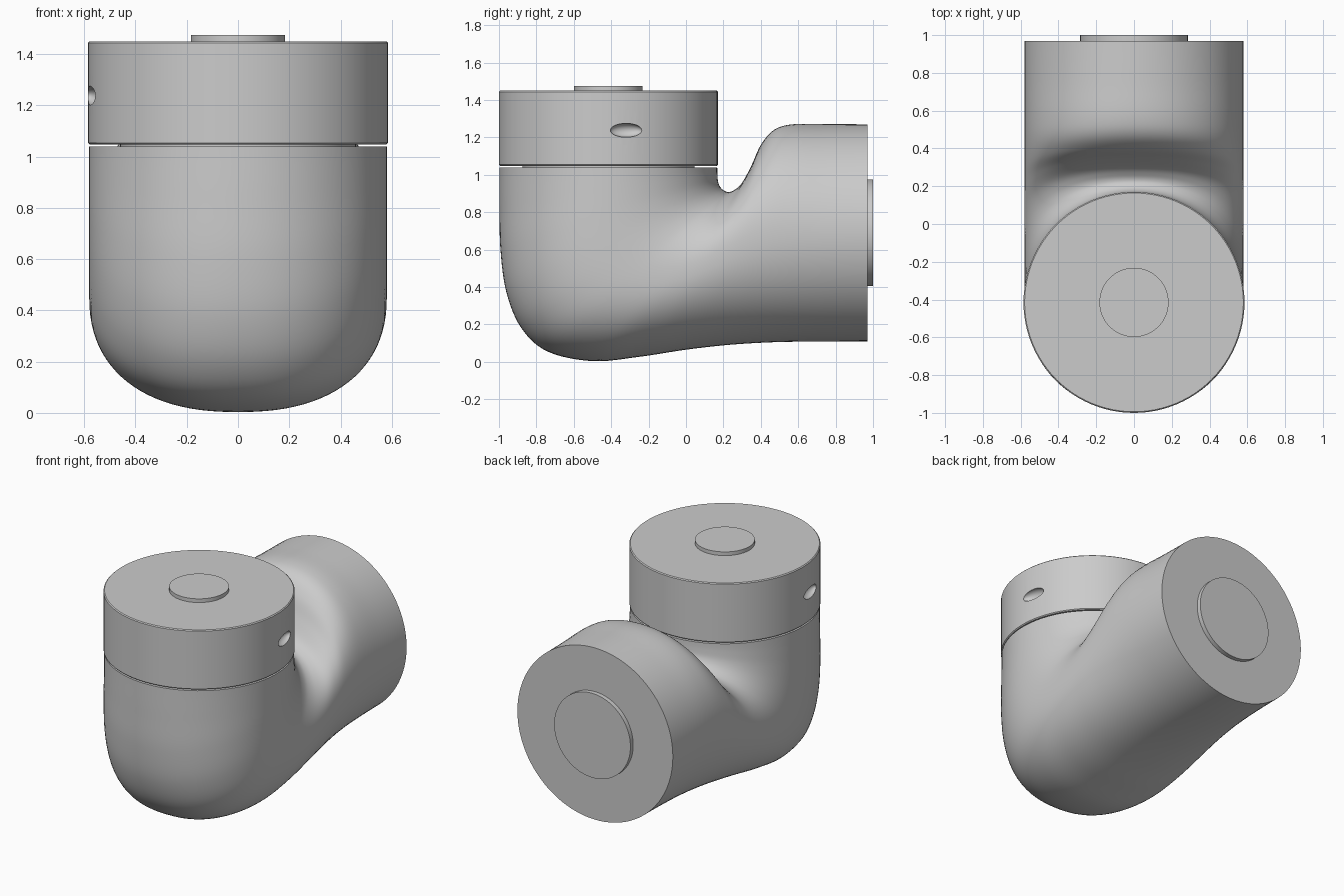
import bpy, bmesh, math
from mathutils import Vector, Matrix

if "Cube" in bpy.data.objects:
    bpy.data.objects.remove(bpy.data.objects["Cube"])

SEG = 96
CY = -0.415      # axis of the upright end
CZ = 0.69        # axis of the rear end
R = 0.582


def finish(name, bm, angle=35):
    bmesh.ops.recalc_face_normals(bm, faces=bm.faces)
    me = bpy.data.meshes.new(name)
    bm.to_mesh(me)
    bm.free()
    ob = bpy.data.objects.new(name, me)
    bpy.context.collection.objects.link(ob)
    smooth(ob, angle)
    return ob


def smooth(ob, angle=35):
    bpy.ops.object.select_all(action='DESELECT')
    ob.select_set(True)
    bpy.context.view_layer.objects.active = ob
    bpy.ops.object.shade_smooth_by_angle(angle=math.radians(angle))


def loft(bm, rings):
    loops = [[bm.verts.new(p) for p in ring] for ring in rings]
    for a, b in zip(loops, loops[1:]):
        for i in range(len(a)):
            j = (i + 1) % len(a)
            bm.faces.new((a[i], a[j], b[j], b[i]))
    bm.faces.new(loops[0])
    bm.faces.new(loops[-1])


def disc(name, profile, matrix):
    """Solid of revolution about local z from (radius, z) pairs."""
    bm = bmesh.new()
    loft(bm, [[matrix @ Vector((r * math.cos(t), r * math.sin(t), z))
               for t in (2 * math.pi * i / SEG for i in range(SEG))]
              for r, z in profile])
    return finish(name, bm)


def catmull(p, n):
    p = [Vector(q) for q in p]
    p = [2 * p[0] - p[1]] + p + [2 * p[-1] - p[-2]]
    out = []
    for i in range(1, len(p) - 2):
        a, b, c, d = p[i - 1:i + 3]
        for k in range(n):
            t = k / n
            out.append(0.5 * (2 * b + (c - a) * t + (2 * a - 5 * b + 4 * c - d) * t * t
                              + (3 * b - a - 3 * c + d) * t ** 3))
    return out + [p[-2]]


# Elbow body: rings fanned between the inner bend and the outer bend (inner y, z, outer y, z)
pairs = [
    (.167, 1.04, -.997, 1.04), (.168, 1.0, -.997, .83), (.172, .96, -.992, .6),
    (.185, .932, -.96, .37), (.205, .915, -.88, .18), (.23, .908, -.74, .055),
    (.26, .92, -.5, .004), (.3, .958, -.25, .027), (.35, 1.05, 0, .065),
    (.4, 1.16, .22, .09), (.47, 1.24, .42, .103), (.57, 1.27, .6, .108),
    (.75, 1.271, .77, .109), (.97, 1.27, .97, .11)]
inner = catmull([q[:2] for q in pairs], 6)
outer = catmull([q[2:] for q in pairs], 6)
rings = []
for k, (a, b) in enumerate(zip(inner, outer)):
    power = 2 / (2 + 0.35 * math.sin(math.pi * k / (len(inner) - 1)) ** 2)
    mid, half = (a + b) / 2, (a - b) / 2
    ring = []
    for i in range(SEG):
        t = 2 * math.pi * i / SEG
        c, s = math.cos(t), math.sin(t)
        u = math.copysign(abs(c) ** power, c)
        v = math.copysign(abs(s) ** power, s)
        p = mid + half * v
        ring.append((R * 0.998 * u, p.x, p.y))
    rings.append(ring)
bm = bmesh.new()
loft(bm, rings)
finish("elbow_body", bm, 40)

# Upright end: core in the seam, cap and top boss
up = Matrix.Translation((0, CY, 0))
disc("seam_core", [(.46, 1.0), (.46, 1.1)], up)
cap = disc("end_cap", [(R - .003, 1.048), (R + .003, 1.054), (R + .003, 1.444),
                       (R - .003, 1.45)], up)
disc("top_boss", [(.183, 1.44), (.183, 1.475)], up)

# Rear boss
back = Matrix.Translation((0, 0, CZ)) @ Matrix.Rotation(-math.pi / 2, 4, 'X')
disc("rear_boss", [(.285, .96), (.285, 1.0)], back)

# Two opposite oval dimples cut into the cap
for az in (math.radians(9.4), math.radians(189.4)):
    bm = bmesh.new()
    m = (Matrix.Translation((R * math.cos(az), CY + R * math.sin(az), 1.238))
         @ Matrix.Rotation(az, 4, 'Z') @ Matrix.Diagonal((.04, .086, .037, 1)))
    bmesh.ops.create_uvsphere(bm, u_segments=32, v_segments=16, radius=1, matrix=m)
    cutter = finish("dimple_cutter", bm)
    cutter.hide_render = True
    bpy.context.view_layer.objects.active = cap
    mod = cap.modifiers.new("dimple", 'BOOLEAN')
    mod.operation, mod.solver, mod.object = 'DIFFERENCE', 'EXACT', cutter
    bpy.ops.object.modifier_apply(modifier=mod.name)
    bpy.data.objects.remove(cutter)
smooth(cap)
